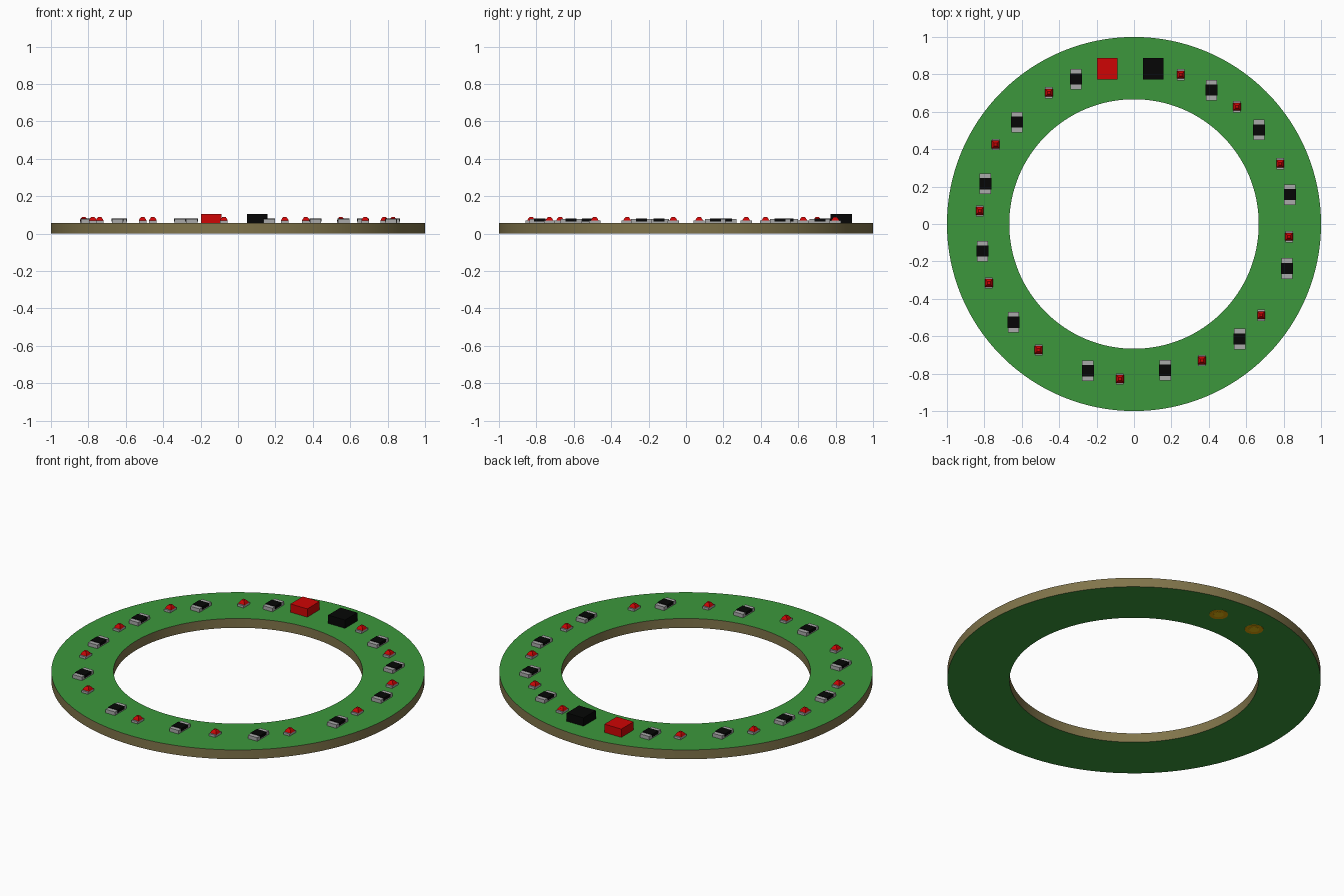
import bpy, bmesh, math
from mathutils import Matrix

if "Cube" in bpy.data.objects:
    bpy.data.objects.remove(bpy.data.objects["Cube"])


def mat(name, r, g, b):
    m = bpy.data.materials.new(name)
    m.diffuse_color = (*[(c / 255) ** 2.2 for c in (r, g, b)], 1)
    m.use_nodes = True
    m.node_tree.nodes["Principled BSDF"].inputs["Base Color"].default_value = m.diffuse_color
    return m


GREEN = mat("board green", 62, 150, 62)
EDGE = mat("board edge tan", 128, 116, 76)
RED = mat("red", 205, 13, 13)
BLACK = mat("black", 14, 15, 14)
GREY = mat("metal grey", 168, 168, 168)
GOLD = mat("gold", 218, 160, 12)
YELLOW = mat("bright gold", 255, 205, 25)

TOP = 0.057     # upper surface of the board
BOTTOM = 0.002  # lower surface of the board


def add_object(name, bm, mats):
    bmesh.ops.recalc_face_normals(bm, faces=bm.faces)
    me = bpy.data.meshes.new(name)
    bm.to_mesh(me)
    bm.free()
    for m in mats:
        me.materials.append(m)
    ob = bpy.data.objects.new(name, me)
    bpy.context.collection.objects.link(ob)
    return ob


def block(bm, x, y, z0, z1, sx, sy, index=0, taper=1.0):
    """Box standing on z0, its top scaled by taper."""
    place = Matrix.Translation((x, y, (z0 + z1) / 2)) @ Matrix.Diagonal((sx, sy, z1 - z0, 1))
    verts = bmesh.ops.create_cube(bm, size=1, matrix=place)["verts"]
    for v in verts:
        if v.co.z > (z0 + z1) / 2:
            v.co.x = x + (v.co.x - x) * taper
            v.co.y = y + (v.co.y - y) * taper
    for f in {f for v in verts for f in v.link_faces}:
        f.material_index = index


# Ring board: rectangular section swept round, tan on the rims
bm = bmesh.new()
N = 128
section = [(0.667, BOTTOM), (1.0, BOTTOM), (1.0, TOP), (0.667, TOP)]
loops = []
for i in range(N):
    a = 2 * math.pi * i / N
    loops.append([bm.verts.new((r * math.cos(a), r * math.sin(a), z)) for r, z in section])
for i in range(N):
    p, q = loops[i], loops[(i + 1) % N]
    for k in range(4):
        j = (k + 1) % 4
        f = bm.faces.new((p[k], q[k], q[j], p[j]))
        f.material_index = k % 2    # odd sides are the outer and inner rims
        f.smooth = k % 2 == 1
board = add_object("ring_board", bm, [GREEN, EDGE])
bpy.context.view_layer.objects.active = board
board.select_set(True)
bpy.ops.object.shade_smooth_by_angle(angle=math.radians(30))

# Chip resistors: grey metal ends with a black body across the middle
resistors = [(-.31, .775), (-.625, .545), (-.795, .215), (-.81, -.145), (-.645, -.525),
             (-.247, -.785), (.167, -.782), (.565, -.615), (.818, -.238), (.833, .157),
             (.668, .503), (.415, .716)]
bm = bmesh.new()
for x, y in resistors:
    block(bm, x, y, TOP, 0.078, 0.06, 0.11, 0)
    block(bm, x, y, 0.064, 0.081, 0.064, 0.06, 1)
add_object("chip_resistors", bm, [GREY, BLACK])

# Small lamps: grey base with a stepped, tapering red lens
lamps = [(-.455, .702), (-.74, .425), (-.825, .07), (-.776, -.315), (-.51, -.673),
         (-.075, -.828), (.363, -.73), (.68, -.488), (.829, -.068), (.782, .322),
         (.55, .627), (.25, .798)]
bm = bmesh.new()
for x, y in lamps:
    block(bm, x, y, TOP, 0.07, 0.04, 0.06, 0)
    block(bm, x, y, 0.07, 0.081, 0.042, 0.042, 1, 0.72)
    block(bm, x, y, 0.081, 0.09, 0.03, 0.03, 1, 0.5)
add_object("lamps", bm, [GREY, RED])

# Two terminal blocks, each with a round solder pad on the underside
for name, x, m in (("red_terminal", -0.143, RED), ("black_terminal", 0.104, BLACK)):
    bm = bmesh.new()
    block(bm, x, 0.83, TOP, 0.106, 0.11, 0.115)
    add_object(name, bm, [m])

    bm = bmesh.new()
    for radius, low, index in ((0.05, 0.001, 0), (0.027, 0.0, 1)):
        disc = bmesh.ops.create_cone(
            bm, cap_ends=True, segments=32, radius1=radius, radius2=radius,
            depth=0.004, matrix=Matrix.Translation((x, 0.83, low + 0.002)))
        for f in {f for v in disc["verts"] for f in v.link_faces}:
            f.material_index = index
    add_object(name + "_pad", bm, [GOLD, YELLOW])
